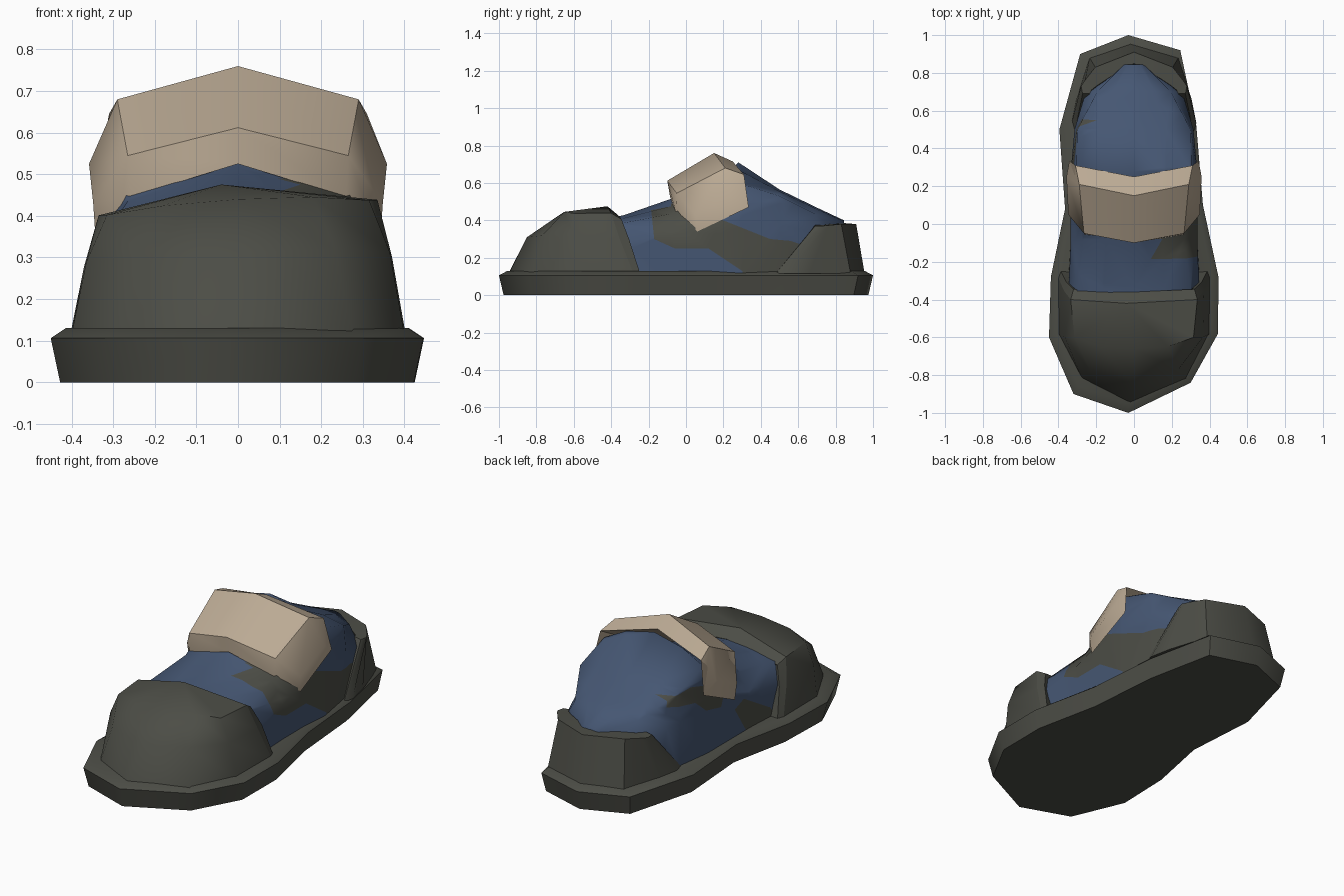
import bpy, bmesh, math
from mathutils import Vector

if "Cube" in bpy.data.objects:
    bpy.data.objects.remove(bpy.data.objects["Cube"])


def material(name, rgb):
    m = bpy.data.materials.new(name)
    m.diffuse_color = (*rgb, 1)
    m.use_nodes = True
    m.node_tree.nodes["Principled BSDF"].inputs["Base Color"].default_value = m.diffuse_color
    return m


GREEN = material("dark olive grey", (0.072, 0.074, 0.061))
BLUE = material("denim blue", (0.060, 0.094, 0.170))
TAN = material("tan", (0.50, 0.405, 0.298))


def both(half):
    """Extend a row running from +x to the centre line with its mirror."""
    return half + [(-x, y, z) for x, y, z in reversed(half[:-1])]


def loft(rows, wrap=False, caps=False, wrap_rows=False):
    """Skin rows of points with quads."""
    bm = bmesh.new()
    grid = [[bm.verts.new(p) for p in r] for r in rows]
    n, count = len(rows[0]), len(rows)
    for i in range(count if wrap_rows else count - 1):
        a, b = grid[i], grid[(i + 1) % count]
        for j in range(n if wrap else n - 1):
            k = (j + 1) % n
            bm.faces.new((a[j], a[k], b[k], b[j]))
    if caps:
        bm.faces.new(grid[0])
        bm.faces.new(grid[-1])
    if wrap_rows:
        bm.faces.new([r[0] for r in grid])
        bm.faces.new([r[-1] for r in grid])
    return bm


def tilt(bm):
    """Raise the +x side of the toe cap slightly above the -x side."""
    for v in bm.verts:
        v.co.z += .055 * v.co.x * (v.co.z - .115) / .3
    return bm


def finish(bm, name, mats, angle):
    bmesh.ops.remove_doubles(bm, verts=bm.verts, dist=0.0005)
    bmesh.ops.recalc_face_normals(bm, faces=bm.faces)
    mesh = bpy.data.meshes.new(name)
    bm.to_mesh(mesh)
    bm.free()
    for m in mats:
        mesh.materials.append(m)
    ob = bpy.data.objects.new(name, mesh)
    bpy.context.collection.objects.link(ob)
    bpy.ops.object.select_all(action='DESELECT')
    ob.select_set(True)
    bpy.context.view_layer.objects.active = ob
    bpy.ops.object.shade_smooth_by_angle(angle=math.radians(angle))
    return ob


# Sole: flared slab with a sloping ledge
outline = [(-.03, -1), (.30, -.84), (.445, -.58), (.447, -.28), (.365, .10), (.33, .52), (.245, .92),
           (-.03, 1), (-.285, .90), (-.395, .50), (-.365, .08), (-.44, -.28), (-.45, -.60), (-.32, -.90)]
sole = [[(x * s, y * t, z) for x, y in outline]
        for s, t, z in ((.95, .975, 0), (1, 1, .106), (.92, .955, .13))]
finish(loft(sole, wrap=True, caps=True), "sole", [GREEN], 50)

# Upper: arched sections from toe to heel; the ankle dome rises behind the strap
sections = [
    (-.42, .35, (.345, .28), (.30, .38), (.16, .40), .42),
    (-.34, .35, (.345, .28), (.30, .385), (.16, .41), .425),
    (-.08, .335, (.335, .32), (.265, .435), (.15, .475), .515),
    (.16, .335, (.335, .40), (.29, .53), (.17, .57), .59),
    (.28, .335, (.335, .43), (.305, .60), (.17, .67), .71),
    (.50, .305, (.315, .38), (.30, .53), (.17, .555), .565),
    (.70, .24, (.255, .33), (.195, .43), (.11, .46), .468),
    (.845, .07, (.07, .30), (.05, .38), (.03, .395), .40)]
upper = loft([both([(w, y, .10), (a[0], y, a[1]), (b[0], y, b[1]), (c[0], y, c[1]), (0, y, zc)])
              for y, w, a, b, c, zc in sections], caps=True)
bmesh.ops.triangulate(upper, faces=upper.faces)

# Camouflage patches as (y, z) outlines on each side
patches = {
    1: [[(-.19, .49), (-.17, .30), (-.06, .25), (.12, .25), (.30, .13), (.30, .08), (.52, .08),
         (.68, .25), (.56, .29), (.45, .30), (.25, .38), (.08, .45), (-.05, .49)]],
    -1: [[(-.32, .08), (-.25, .18), (-.03, .31), (.05, .28), (-.08, .08)],
         [(.12, .46), (.17, .34), (.30, .37), (.38, .44), (.56, .47), (.55, .52), (.40, .53)]]}


def inside(y, z, poly):
    hit = False
    for (y1, z1), (y2, z2) in zip(poly, poly[1:] + poly[:1]):
        if (z1 > z) != (z2 > z) and y < (y2 - y1) * (z - z1) / (z2 - z1) + y1:
            hit = not hit
    return hit


for side, polys in patches.items():
    for poly in polys:
        lo, hi = min(p[0] for p in poly), max(p[0] for p in poly)
        for (y1, z1), (y2, z2) in zip(poly, poly[1:] + poly[:1]):
            faces = [f for f in upper.faces if f.calc_center_median().x * side > .1
                     and max(v.co.y for v in f.verts) > lo and min(v.co.y for v in f.verts) < hi]
            geom = set(faces) | {e for f in faces for e in f.edges} | {v for f in faces for v in f.verts}
            bmesh.ops.bisect_plane(upper, geom=list(geom), dist=.0005,
                                   plane_co=Vector((0, y1, z1)), plane_no=Vector((0, z2 - z1, y1 - y2)))
for f in upper.faces:
    c = f.calc_center_median()
    side = 1 if c.x > 0 else -1
    if abs(c.x) > .1 and any(inside(c.y, c.z, p) for p in patches[side]):
        f.material_index = 1
finish(upper, "upper", [BLUE, GREEN], 80)

# Toe cap: rings rising from the sole to the crown, with a thick rear rim
toe_rows = [
    both([(.403, -.28, .115), (.40, -.58, .115), (.275, -.82, .115), (-.02, -.95, .115)]),
    both([(.37, -.355, .29), (.365, -.60, .30), (.235, -.77, .31), (0, -.85, .31)]),
    both([(.335, -.40, .42), (.315, -.60, .42), (.18, -.65, .435), (0, -.66, .44)]),
    [(-.04, -.42, .478)] * 7]
finish(tilt(loft(toe_rows)), "toe_cap", [GREEN], 50)
rim = [both([(.403, -.28, .115), (.37, -.355, .29), (.335, -.40, .42), (-.04, -.42, .478)]),
       both([(.39, -.245, .115), (.36, -.305, .29), (.32, -.345, .39), (0, -.36, .425)]),
       both([(.33, -.25, .115), (.32, -.32, .28), (.27, -.36, .36), (0, -.38, .39)])]
finish(tilt(loft(rim)), "toe_cap_rim", [GREEN], 40)

# Heel cap: raked wall with a bevelled front edge wrapping the back
heel_rows = [
    both([(.315, .48, .115), (.33, .535, .115), (.305, .66, .115), (.235, .88, .115), (-.02, .955, .115)]),
    both([(.272, .69, .37), (.28, .73, .37), (.26, .76, .373), (.205, .83, .38), (0, .91, .38)]),
    both([(.235, .69, .375), (.225, .71, .375), (.20, .73, .375), (.14, .77, .38), (0, .85, .385)]),
    both([(.28, .51, .115), (.27, .56, .115), (.25, .62, .115), (.16, .74, .115), (0, .80, .115)])]
finish(loft(heel_rows, wrap_rows=True), "heel_cap", [GREEN], 45)

# Strap: thick band arching over the instep
strap_rows = [
    both([(.348, .05, .43), (.265, -.05, .545), (0, -.10, .612)]),
    both([(.358, .25, .525), (.29, .21, .68), (0, .15, .76)]),
    both([(.342, .335, .47), (.31, .31, .645), (0, .25, .715)]),
    both([(.342, .06, .34), (.26, -.055, .445), (0, -.085, .525)])]
finish(loft(strap_rows, wrap_rows=True), "strap", [TAN], 44)
